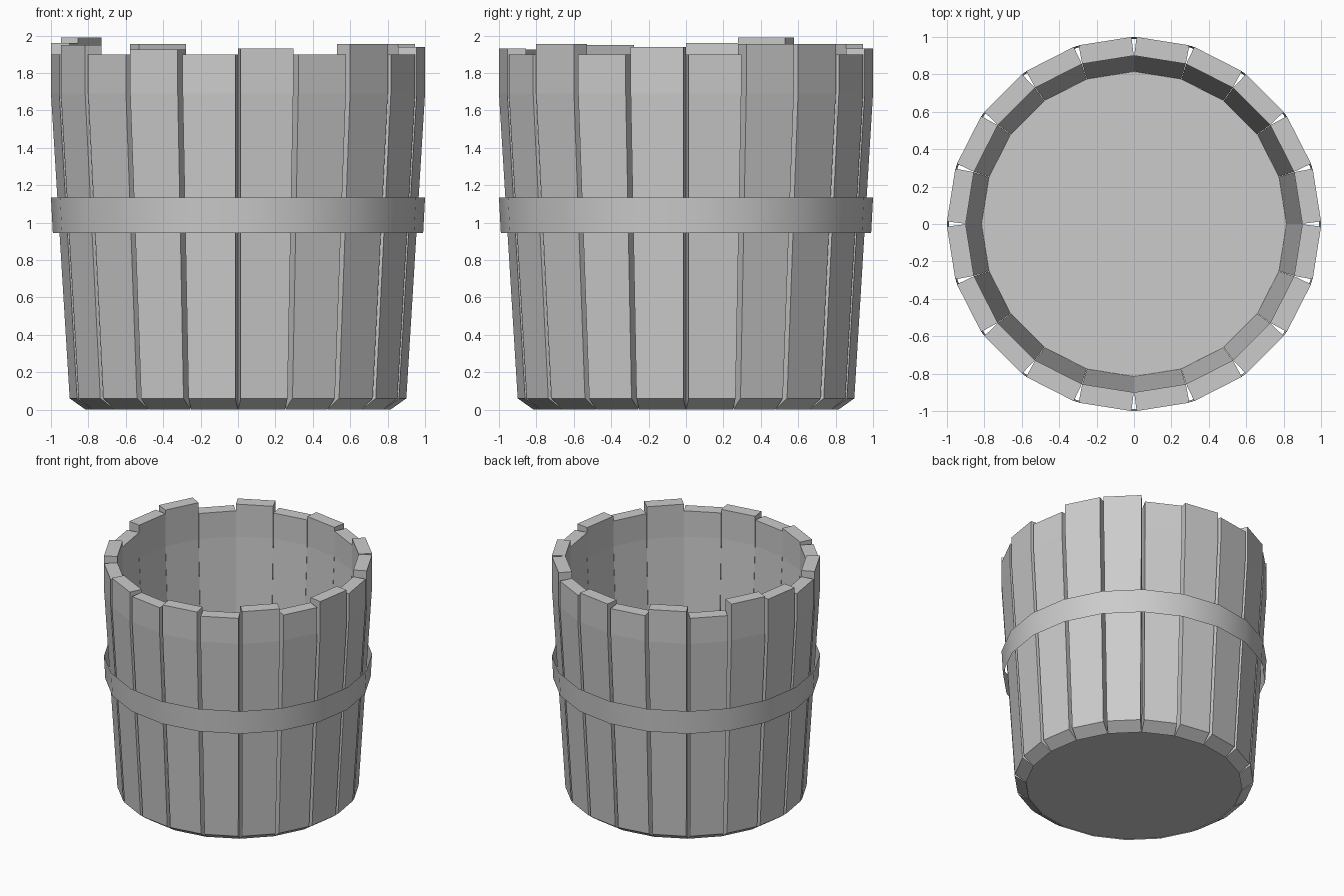
import bpy, bmesh
from math import sin, cos, radians

if "Cube" in bpy.data.objects:
    bpy.data.objects.remove(bpy.data.objects["Cube"])

N = 20
STEP = 360 / N
# top height of every stave, counter-clockwise, starting just past +x
TOPS = [1.90, 1.955, 1.955, 1.90, 1.93, 1.90, 1.955, 1.90, 1.99, 1.96,
        1.90, 1.95, 1.90, 1.925, 1.90, 1.93, 1.90, 1.955, 1.90, 1.94]
GAP_OUT, GAP_IN = 0.014, 0.001      # half gap between neighbouring staves


def make(name, bm, smooth=False):
    bmesh.ops.recalc_face_normals(bm, faces=bm.faces[:])
    me = bpy.data.meshes.new(name)
    bm.to_mesh(me)
    bm.free()
    for p in me.polygons:
        p.use_smooth = smooth
    ob = bpy.data.objects.new(name, me)
    bpy.context.collection.objects.link(ob)
    return ob


def corner(r, deg, gap, side):
    """Point at radius r on a stave boundary, moved sideways into the stave."""
    a = radians(deg)
    return r * cos(a) - side * gap * sin(a), r * sin(a) + side * gap * cos(a)


def ring(bm, r, z):
    return [bm.verts.new((r * cos(radians(i * STEP)), r * sin(radians(i * STEP)), z))
            for i in range(N)]


# wooden staves: straight near the rim, tapering down, chamfered at the foot
bm = bmesh.new()
for i, top in enumerate(TOPS):
    a0, a1 = i * STEP, (i + 1) * STEP
    levels = [(0.90, 0.06, 0.815, 0.0), (1.0, 1.69, 0.90, 1.69), (1.0, top, 0.90, top)]
    loops = []
    for ro, zo, ri, zi in levels:
        pts = [(*corner(ro, a0, GAP_OUT, 1), zo), (*corner(ro, a1, GAP_OUT, -1), zo),
               (*corner(ri, a1, GAP_IN, -1), zi), (*corner(ri, a0, GAP_IN, 1), zi)]
        loops.append([bm.verts.new(p) for p in pts])
    for lo, hi in zip(loops, loops[1:]):
        for k in range(4):
            n = (k + 1) % 4
            bm.faces.new((lo[k], lo[n], hi[n], hi[k]))
    bm.faces.new(loops[0][::-1])
    bm.faces.new(loops[-1])
make("staves", bm)

# floor disc
bm = bmesh.new()
bm.faces.new(ring(bm, 0.815, 0.008))
make("floor", bm)

# metal hoop around the middle
bm = bmesh.new()
low, high = ring(bm, 0.99, 0.945), ring(bm, 1.0, 1.135)
for k in range(N):
    n = (k + 1) % N
    bm.faces.new((low[k], low[n], high[n], high[k]))
make("hoop", bm, smooth=True)
